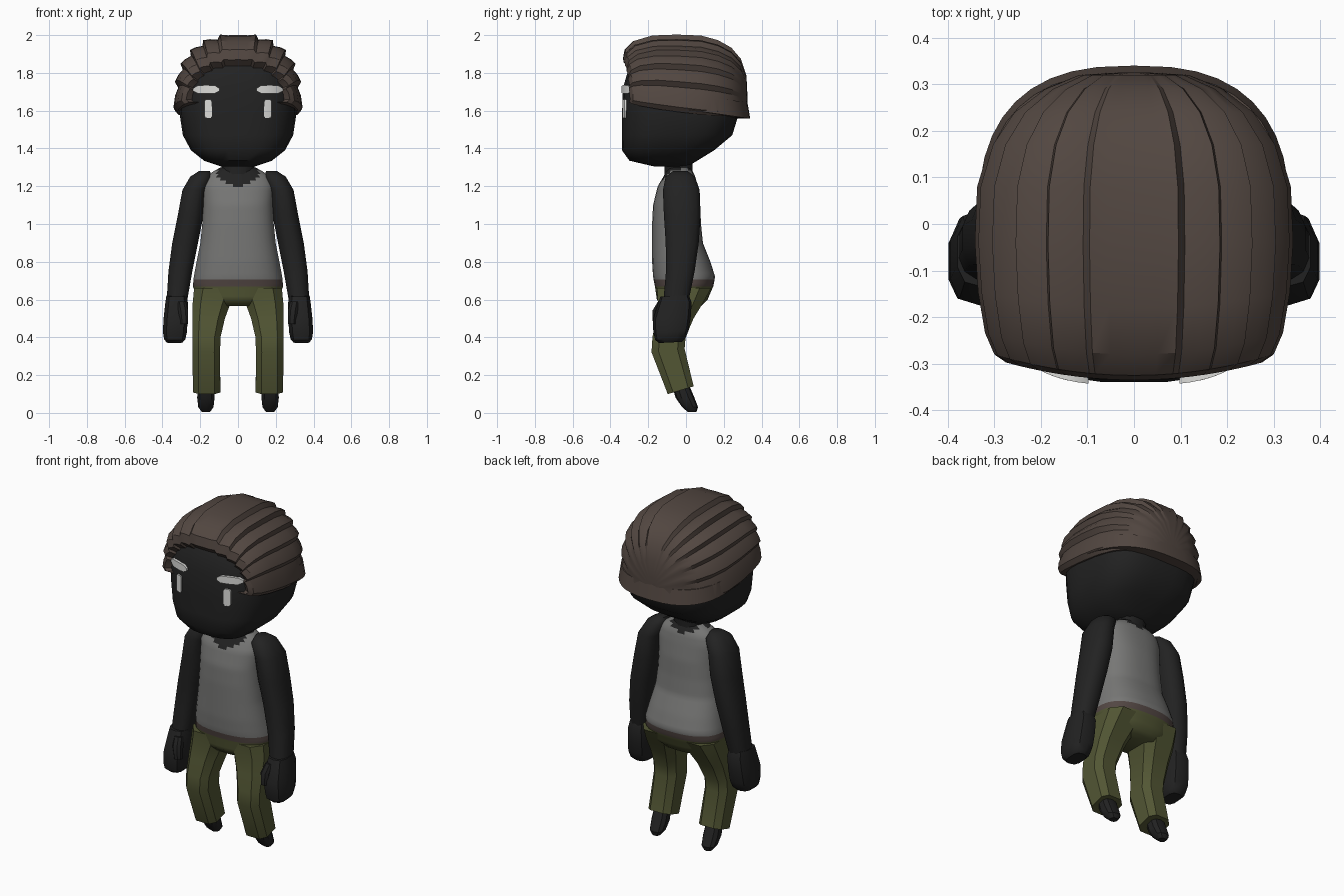
import bpy, bmesh, math

if "Cube" in bpy.data.objects:
    bpy.data.objects.remove(bpy.data.objects["Cube"])


def material(name, rgb):
    m = bpy.data.materials.new(name)
    m.diffuse_color = (*rgb, 1)
    m.use_nodes = True
    m.node_tree.nodes["Principled BSDF"].inputs["Base Color"].default_value = m.diffuse_color
    return m


SKIN = material("dark skin", (0.016, 0.016, 0.016))
HAIR = material("brown hair", (0.084, 0.062, 0.052))
SHIRT = material("grey shirt", (0.185, 0.185, 0.18))
PANTS = material("olive trousers", (0.085, 0.093, 0.034))
BELT = material("brown belt", (0.085, 0.062, 0.056))
WHITE = material("pale marks", (0.72, 0.72, 0.70))


def skin(name, rings, mats, rule=None, mirror=False, angle=35):
    """Join closed rings into a capped solid, coloured by an optional rule."""
    bm = bmesh.new()
    vs = [[bm.verts.new(p) for p in r] for r in rings]
    n = len(rings[0])
    for a, b in zip(vs, vs[1:]):
        for i in range(n):
            j = (i + 1) % n
            bm.faces.new((a[i], a[j], b[j], b[i]))
    bm.faces.new(vs[0])
    bm.faces.new(vs[-1])
    bmesh.ops.recalc_face_normals(bm, faces=bm.faces)
    if rule:
        for f in bm.faces:
            f.material_index = rule(f.calc_center_median())
    me = bpy.data.meshes.new(name)
    bm.to_mesh(me)
    bm.free()
    for m in mats:
        me.materials.append(m)
    ob = bpy.data.objects.new(name, me)
    bpy.context.collection.objects.link(ob)
    bpy.ops.object.select_all(action='DESELECT')
    ob.select_set(True)
    bpy.context.view_layer.objects.active = ob
    bpy.ops.object.shade_smooth_by_angle(angle=math.radians(angle))
    if mirror:
        ob.modifiers.new("Mirror", 'MIRROR').use_mirror_merge = False
    return ob


def spow(v, p):
    return math.copysign(abs(v) ** (2 / p), v)


def ring(z, cx, cy, rx, ry, n=12, p=2.4, tilt=0.0):
    """Horizontal rounded-square ring; tilt raises its back edge."""
    pts = []
    for i in range(n):
        a = 2 * math.pi * (i + 0.5) / n
        dy = ry * spow(math.sin(a), p)
        pts.append((cx + rx * spow(math.cos(a), p), cy + dy, z + tilt * dy))
    return pts


def lerp_keys(keys, z):
    """Linear interpolation of profile rows (z first)."""
    for a, b in zip(keys, keys[1:]):
        if z <= b[0] + 1e-6:
            t = max(0, (z - a[0]) / (b[0] - a[0]))
            return [u + (v - u) * t for u, v in zip(a, b)]
    return list(keys[-1])


# Torso: trousers, belt, shirt and bare neckline in one body
body = [(.565, -.02, .15, .10), (.60, -.02, .21, .135), (.67, -.01, .24, .155),
        (.72, -.01, .235, .165), (.80, -.025, .22, .155), (.90, -.045, .20, .135),
        (1.0, -.05, .19, .13), (1.1, -.05, .185, .125), (1.2, -.045, .19, .105),
        (1.25, -.035, .17, .085), (1.28, -.035, .13, .07), (1.30, -.035, .09, .06)]


def body_colour(c):
    if c.z < .67:
        return 0
    if c.z < .705:
        return 1
    scoop = (1.20 if c.y < -.035 else 1.25) + .07 * (c.x / .11) ** 2
    return 3 if c.z > scoop else 2


rows = [lerp_keys(body, .565 + .0175 * i) for i in range(43)]
skin("torso", [ring(z, 0, cy, rx, ry, 32) for z, cy, rx, ry in rows],
     [PANTS, BELT, SHIRT, SKIN], body_colour, angle=50)
skin("neck", [ring(1.2, 0, -.04, .09, .075), ring(1.28, 0, -.04, .085, .075),
              ring(1.36, 0, -.04, .10, .08)], [SKIN])

# Head with a flat face and a sloping back of the skull
head = [(1.305, -.08, .09, .09), (1.335, -.12, .18, .18), (1.39, -.095, .25, .245),
        (1.47, -.047, .293, .293), (1.58, -.03, .31, .31), (1.72, -.0275, .31, .3075),
        (1.84, -.025, .265, .275), (1.92, -.025, .19, .21)]
skin("head", [ring(z, 0, cy, rx, ry, 28, 3) for z, cy, rx, ry in head], [SKIN], angle=40)

# Trouser legs and feet
legs = [(.66, .12, -.01, .118, .15, 0), (.58, .14, -.03, .105, .125, 0),
        (.50, .155, -.06, .09, .105, 0), (.40, .167, -.09, .078, .092, 0),
        (.33, .168, -.095, .077, .092, .1), (.12, .166, -.028, .076, .072, .3)]
skin("trouser_leg", [ring(z, x, y, a, b, 8, 3.2, t) for z, x, y, a, b, t in legs],
     [PANTS], mirror=True, angle=30)
foot = [(.15, -.03, .045, .045), (.08, -.005, .048, .05),
        (.03, .022, .042, .042), (.004, .033, .022, .022)]
skin("foot", [ring(z, .17, y, a, b, 10) for z, y, a, b in foot], [SKIN], mirror=True)

# Arms, hands and thumbs
arm = [(1.28, .178, -.03, .03, .04), (1.25, .195, -.03, .06, .08),
       (1.18, .23, -.025, .066, .10), (1.05, .25, -.02, .07, .10),
       (.90, .28, -.02, .07, .09), (.75, .305, -.03, .065, .078),
       (.58, .325, -.055, .055, .068)]
skin("arm", [ring(*r) for r in arm], [SKIN], mirror=True, angle=50)
hand = [(.62, .325, -.06, .056, .075), (.58, .325, -.06, .062, .09),
        (.50, .33, -.075, .066, .10), (.43, .334, -.08, .066, .093),
        (.39, .335, -.083, .058, .08), (.373, .335, -.083, .042, .06)]
skin("hand", [ring(*r, 10, 2.8, .05) for r in hand], [SKIN], mirror=True)
thumb = [(.59, .30, -.12, .025, .03), (.54, .29, -.15, .028, .03),
         (.47, .285, -.152, .022, .025)]
skin("thumb", [ring(*r, 8) for r in thumb], [SKIN], mirror=True)

# Swept-back hair: stepped strands running from forehead to nape
STRANDS = 6
half = []
for s in range(STRANDS):
    for t, f in ((0, .935), (.4, .975), (.78, 1.0)):
        half.append((math.radians(96) * (s + t) / STRANDS, f))
half[0] = (0, .975)
half.append((math.radians(96), .94))
section = [(-a, f) for a, f in reversed(half[1:])] + half

# Stations: y, half width, top height, forward bow
stations = [(-.29, .235, 1.83, .4), (-.335, .275, 1.875, .5), (-.325, .30, 1.93, .5),
            (-.28, .32, 1.975, .45), (-.18, .335, 2.005, .3), (-.05, .342, 2.01, .1),
            (.08, .337, 2.005, 0), (.17, .31, 1.98, 0), (.24, .262, 1.94, 0),
            (.29, .195, 1.88, 0), (.32, .12, 1.79, 0), (.325, .04, 1.69, 0)]
hair = []
for y, w, top, bow in stations:
    z0 = 1.67 - .10 * (y + .3)
    r = []
    for a, f in section:
        x = w * f * spow(math.sin(a), 2.4)
        r.append((x, y + bow * x * x, z0 + (top - z0) * f * spow(math.cos(a), 2.4)))
    hair.append(r)
skin("swept_hair", hair, [HAIR], angle=28)

# Hair band layer around the sides and back
band = []
for i in range(33):
    a = math.radians(-52 + 284 * i / 32)
    c, s = spow(math.cos(a), 2.6), spow(math.sin(a), 2.6)
    y = .34 * s
    lo, hi = 1.655 - .145 * (y + .33), 1.725 - .12 * (y + .33)
    band.append([(k * c, m * s, z) for k, m, z in
                 ((.335, .34, lo), (.325, .325, hi), (.27, .26, hi), (.27, .26, lo))])
skin("hair_band", band, [HAIR], angle=30)


# Pale brows and eye marks hugging the face
def face_y(x):
    return -.03 - .31 * (1 - (x / .31) ** 3) ** (1 / 3) - .006


def mark(name, x0, x1, z0, z1, rise=0):
    rings = []
    for i in range(7):
        x = x0 + (x1 - x0) * i / 6
        y, e = face_y(x), (.012 if i in (0, 6) else 0)
        lo, hi = z0 + e, z1 - e + rise * math.sin(math.pi * i / 6)
        rings.append([(x, y, lo), (x, y, hi), (x, y + .02, hi), (x, y + .02, lo)])
    skin(name, rings, [WHITE], mirror=True)


mark("brow", .098, .238, 1.692, 1.73, .005)
mark("eye_mark", .138, .178, 1.56, 1.66)
